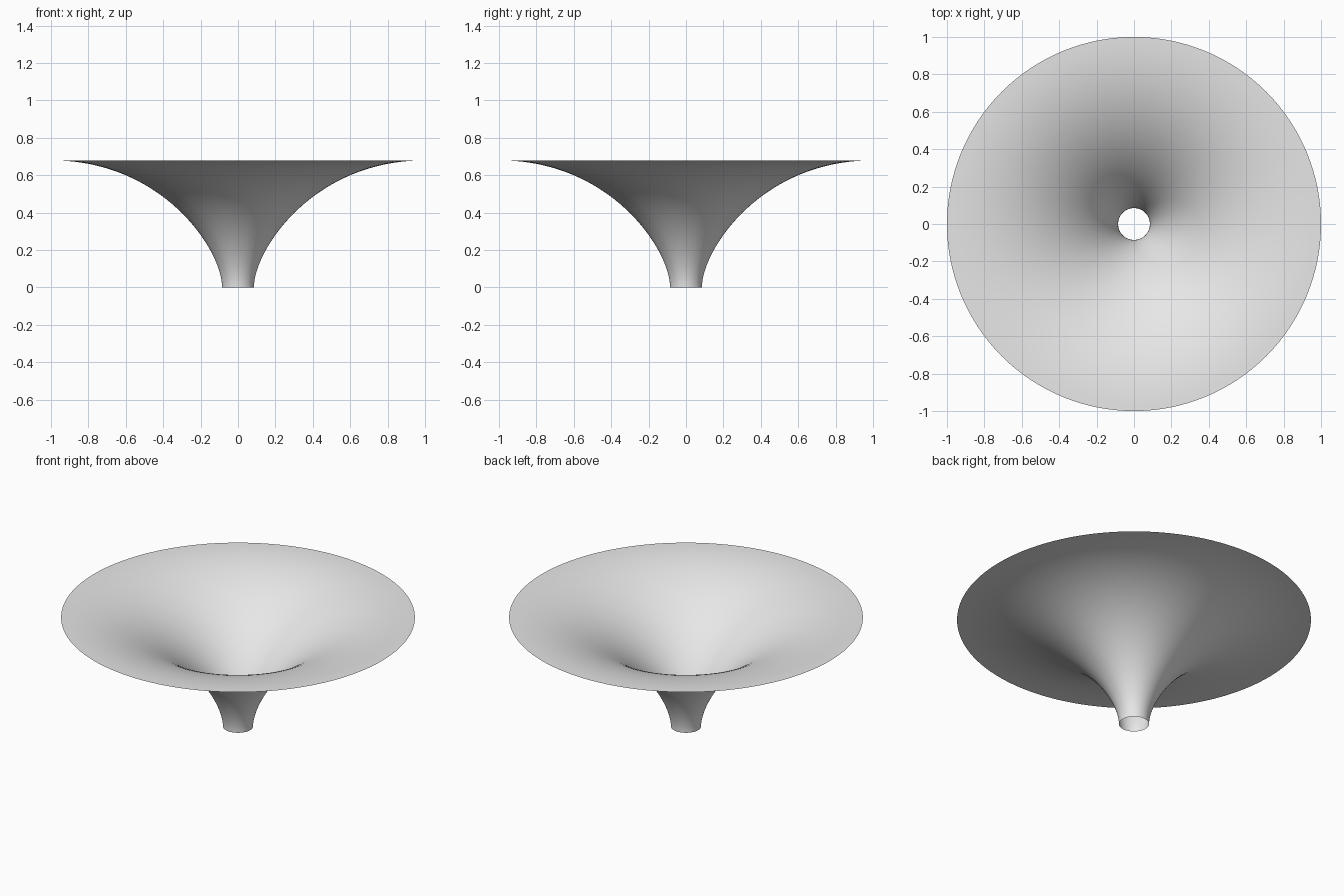
import bpy
import bmesh
import math
from mathutils import Vector
from mathutils.geometry import interpolate_bezier

# Remove the default cube
cube = bpy.data.objects.get("Cube")
if cube:
    bpy.data.objects.remove(cube, do_unlink=True)

SEGMENTS = 128
RINGS = 40
THROAT, RIM, HEIGHT = 0.085, 1.0, 0.68


def make_material(name, color):
    mat = bpy.data.materials.new(name)
    mat.use_nodes = True
    mat.diffuse_color = color
    mat.node_tree.nodes["Principled BSDF"].inputs["Base Color"].default_value = color
    return mat


# Flared profile: vertical at the throat, horizontal at the rim
profile = interpolate_bezier(
    Vector((THROAT, 0, 0)), Vector((THROAT, 0, 0.2)),
    Vector((0.4, 0, HEIGHT)), Vector((RIM, 0, HEIGHT)), RINGS)

# Spin the profile into an open, thin-walled funnel
bm = bmesh.new()
verts = [bm.verts.new(p) for p in profile]
edges = [bm.edges.new(pair) for pair in zip(verts, verts[1:])]
bmesh.ops.spin(bm, geom=verts + edges, cent=(0, 0, 0), axis=(0, 0, 1),
               angle=math.tau, steps=SEGMENTS, use_duplicate=False)
bmesh.ops.remove_doubles(bm, verts=bm.verts[:], dist=0.0001)

# Face the inside of the bell upwards
for face in bm.faces:
    face.normal_update()
    if face.normal.z < 0:
        face.normal_flip()
    face.smooth = True

mesh = bpy.data.meshes.new("funnel")
bm.to_mesh(mesh)
bm.free()
mesh.materials.append(make_material("light grey", (0.8, 0.8, 0.8, 1)))
funnel = bpy.data.objects.new("funnel", mesh)
bpy.context.collection.objects.link(funnel)
